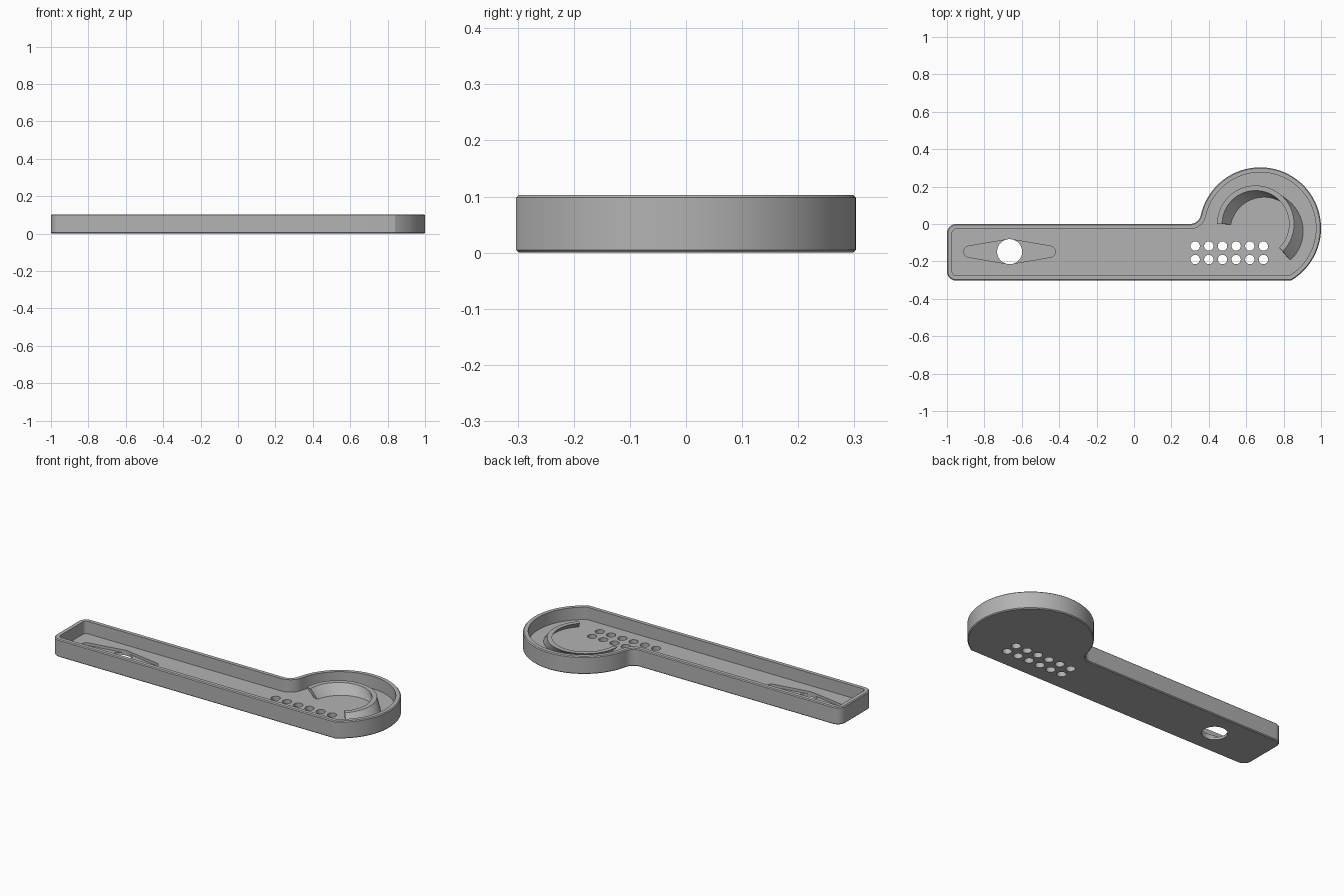
import bpy, bmesh, math
from mathutils import Vector

cube = bpy.data.objects.get("Cube")
if cube:
    bpy.data.objects.remove(cube, do_unlink=True)

H, FLOOR, WALL, BEV = 0.103, 0.03, 0.027, 0.005
HEAD, HEAD_R = Vector((0.675, -0.022)), 0.325

grey = bpy.data.materials.new("plain grey")
grey.use_nodes = True
grey.diffuse_color = (0.45, 0.45, 0.45, 1)
grey.node_tree.nodes["Principled BSDF"].inputs["Base Color"].default_value = (0.45, 0.45, 0.45, 1)


def arc(cx, cy, r, a0, a1, n):
    """Points along an arc, angles in radians."""
    steps = [a0 + (a1 - a0) * i / n for i in range(n + 1)]
    return [(cx + r * math.cos(a), cy + r * math.sin(a)) for a in steps]


def outline(d):
    """Handle with a round head, moved inward by d."""
    corner, fil, low = 0.05, 0.06, -0.303
    fx = HEAD.x - math.sqrt((HEAD_R + fil) ** 2 - (fil - HEAD.y) ** 2)
    r = HEAD_R - d
    join = math.atan2(fil - HEAD.y, fx - HEAD.x)
    end = math.asin((low + d - HEAD.y) / r)
    pts = arc(HEAD.x, HEAD.y, r, end, join, 72)
    pts += arc(fx, fil, fil + d, join - math.pi, -math.pi / 2, 12)[1:]
    pts += arc(-1 + corner, -corner, corner - d, math.pi / 2, math.pi, 8)
    pts += arc(-1 + corner, low + corner, corner - d, math.pi, 1.5 * math.pi, 8)
    return pts


def loft(name, levels, flip_top=False):
    """Closed solid through (points, z) loops of equal length."""
    bm = bmesh.new()
    loops = [[bm.verts.new((x, y, z)) for x, y in pts] for pts, z in levels]
    n = len(loops[0])
    for a, b in zip(loops, loops[1:]):
        for i in range(n):
            j = (i + 1) % n
            bm.faces.new((a[i], a[j], b[j], b[i]))
    bm.faces.new(loops[0][::-1])
    top = bm.faces.new(loops[-1])
    bmesh.ops.recalc_face_normals(bm, faces=bm.faces)
    if flip_top:
        top.normal_flip()
    mesh = bpy.data.meshes.new(name)
    bm.to_mesh(mesh)
    bm.free()
    mesh.materials.append(grey)
    ob = bpy.data.objects.new(name, mesh)
    bpy.context.collection.objects.link(ob)
    return ob


def cut(target, cutter):
    m = target.modifiers.new(cutter.name, 'BOOLEAN')
    m.operation, m.solver, m.object = 'DIFFERENCE', 'EXACT', cutter
    cutter.hide_render = True
    cutter.hide_set(True)


def disc(x, y, r, n=32):
    return arc(x, y, r, 0, 2 * math.pi, n)[:-1]


# Open tray with softened edges
tray = loft("tray", [(outline(BEV), 0), (outline(0), BEV), (outline(0), H - BEV),
                     (outline(BEV), H), (outline(WALL), H), (outline(WALL), FLOOR)])

# Tapered recess with a round hole
hx, hy = -0.665, -0.148
recess = []
for cx, r, a0, a1 in ((0.215, 0.03, -80, 80), (0, 0.066, 80, 100),
                      (-0.215, 0.03, 100, 260), (0, 0.066, 260, 280)):
    recess += arc(hx + cx, hy, r, math.radians(a0), math.radians(a1), 8)
cut(tray, loft("recess_cutter", [(recess, 0.014), (recess, H)]))
hole = disc(hx, hy, 0.067, 48)
cut(tray, loft("round_hole_cutter", [(hole, -0.1), (hole, H)]))

# Two rows of small holes
for row, y in enumerate((-0.118, -0.19)):
    for i in range(6):
        ring = disc(0.327 + 0.073 * i, y, 0.025)
        cut(tray, loft(f"small_hole_cutter_{row}_{i}", [(ring, -0.1), (ring, H)]))


def band(cx, cy, r, a0, a1):
    a0, a1 = math.radians(a0), math.radians(a1)
    return arc(cx, cy, r, a0, a1, 48) + arc(cx, cy, r - 0.027, a1, a0, 48)


# Leaning curved rib in the head
rib = loft("curved_rib", [(band(0.697, -0.04, 0.209, 168, -48), FLOOR - 0.002),
                          (band(0.65, 0, 0.206, 180, -45), 0.08)], flip_top=True)

# Bake the cuts, drop the cutters and shade
bpy.context.view_layer.update()
deps = bpy.context.evaluated_depsgraph_get()
baked = bpy.data.meshes.new_from_object(tray.evaluated_get(deps))
tray.modifiers.clear()
tray.data = baked
for ob in list(bpy.data.objects):
    if "cutter" in ob.name:
        bpy.data.objects.remove(ob, do_unlink=True)
for ob in (tray, rib):
    bpy.ops.object.select_all(action='DESELECT')
    ob.select_set(True)
    bpy.context.view_layer.objects.active = ob
    bpy.ops.object.shade_smooth_by_angle(angle=math.radians(30))
